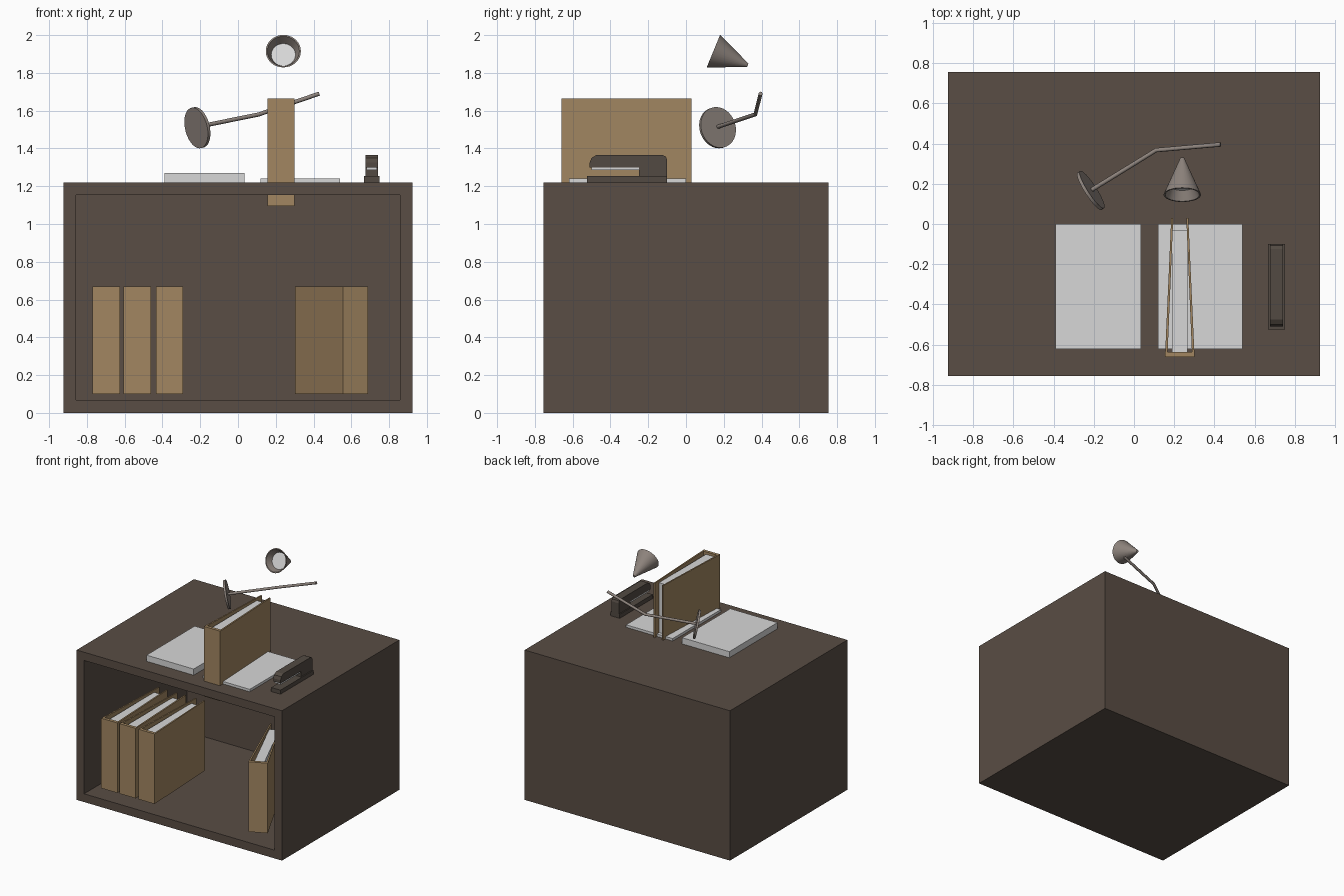
import bpy, bmesh, math
from mathutils import Matrix, Vector

if "Cube" in bpy.data.objects:
    bpy.data.objects.remove(bpy.data.objects["Cube"], do_unlink=True)


def material(name, rgb):
    m = bpy.data.materials.new(name)
    m.use_nodes = True
    m.diffuse_color = (*rgb, 1)
    m.node_tree.nodes["Principled BSDF"].inputs["Base Color"].default_value = (*rgb, 1)
    return m


wood = material("dark wood", (0.10, 0.074, 0.058))
card = material("tan card", (0.36, 0.24, 0.12))
paper = material("paper white", (0.68, 0.68, 0.68))
metal = material("warm grey metal", (0.27, 0.23, 0.205))
plastic = material("dark plastic", (0.085, 0.068, 0.055))


def finish(name, bm, *mats, smooth=False):
    bmesh.ops.recalc_face_normals(bm, faces=bm.faces[:])
    mesh = bpy.data.meshes.new(name)
    bm.to_mesh(mesh)
    bm.free()
    for m in mats:
        mesh.materials.append(m)
    if smooth:
        mesh.shade_smooth()
        mesh.set_sharp_from_angle(angle=math.radians(40))
    obj = bpy.data.objects.new(name, mesh)
    bpy.context.collection.objects.link(obj)
    return obj


def cuboid(bm, lo, hi):
    lo, hi = Vector(lo), Vector(hi)
    place = Matrix.Translation((lo + hi) / 2) @ Matrix.Diagonal((*(hi - lo), 1))
    return bmesh.ops.create_cube(bm, size=1, matrix=place)


def box(name, lo, hi, mat):
    bm = bmesh.new()
    cuboid(bm, lo, hi)
    return finish(name, bm, mat)


def prism(bm, outline, direction):
    face = bm.faces.new([bm.verts.new(p) for p in outline])
    top = bmesh.ops.extrude_face_region(bm, geom=[face], use_keep_orig=True)["geom"]
    bmesh.ops.translate(bm, vec=direction,
                        verts=[v for v in top if isinstance(v, bmesh.types.BMVert)])


def aim(origin, axis):
    turn = Vector(axis).to_track_quat("Z", "Y").to_matrix().to_4x4()
    return Matrix.Translation(origin) @ turn


# Cabinet with a recessed open front
bm = bmesh.new()
cuboid(bm, (-0.925, -0.755, 0), (0.925, 0.755, 1.22))
bm.faces.ensure_lookup_table()
front = min(bm.faces, key=lambda f: f.calc_center_median().y)
bmesh.ops.inset_region(bm, faces=[front], thickness=0.095)
recess = bmesh.ops.extrude_discrete_faces(bm, faces=[front])["faces"][0]
for v in recess.verts:
    v.co.y = 0.57
finish("cabinet", bm, wood)


# Binder: spine, two converging covers and a paper block; origin at the spine's left corner
def binder(name, x, y, z, angle=0):
    width, depth, height = 0.145, 0.69, 0.57
    bm = bmesh.new()
    cuboid(bm, (0, 0, 0), (width, 0.025, height))
    for side in (-1, 1):
        edge = width / 2 + side * width / 2
        tip = edge - side * 0.03
        prism(bm, [(edge, 0.02, 0), (edge - side * 0.012, 0.02, 0),
                   (tip - side * 0.01, depth, 0), (tip, depth, 0)], (0, 0, height))
    covers = finish(name, bm, card)
    sheets = box(name + "_paper", (0.035, 0.025, 0.015), (0.11, 0.63, height - 0.02), paper)
    for part in (covers, sheets):
        part.location = (x, y, z)
        part.rotation_euler.z = math.radians(angle)


for i, x in enumerate((-0.77, -0.605, -0.435)):
    binder(f"shelf_binder_{i + 1}", x, -0.66, 0.1)
binder("leaning_binder", 0.555, -0.66, 0.1, 24)
binder("top_binder", 0.155, -0.66, 1.095)

# Paper stacks
box("thick_paper_stack", (-0.39, -0.62, 1.22), (0.035, 0, 1.27), paper)
box("thin_paper_stack", (0.12, -0.62, 1.22), (0.54, 0, 1.24), paper)

# Stapler
box("stapler_base", (0.667, -0.525, 1.22), (0.75, -0.1, 1.253), plastic)
box("stapler_magazine", (0.68, -0.5, 1.285), (0.735, -0.25, 1.302), paper)
bm = bmesh.new()
arm = [(-0.51, 1.30), (-0.51, 1.325), (-0.50, 1.35), (-0.475, 1.365), (-0.125, 1.365),
       (-0.107, 1.357), (-0.1, 1.34), (-0.1, 1.25), (-0.25, 1.25), (-0.25, 1.30)]
prism(bm, [(0.675, y, z) for y, z in arm], (0.066, 0, 0))
finish("stapler_arm", bm, plastic)

# Lamp foot
bm = bmesh.new()
bmesh.ops.create_cone(bm, cap_ends=True, segments=32, radius1=0.11, radius2=0.11, depth=0.016,
                      matrix=aim((-0.215, 0.167, 1.51), (0.82, 0.53, 0.2)))
finish("lamp_foot", bm, metal, smooth=True)

# Lamp arm bent at the elbow
curve = bpy.data.curves.new("lamp_arm", "CURVE")
curve.dimensions = "3D"
curve.bevel_depth = 0.011
curve.bevel_resolution = 2
curve.use_fill_caps = True
path = curve.splines.new("POLY")
path.points.add(2)
for point, co in zip(path.points, [(-0.21, 0.17, 1.515), (0.11, 0.367, 1.58), (0.43, 0.395, 1.69)]):
    point.co = (*co, 1)
curve.materials.append(metal)
bpy.context.collection.objects.link(bpy.data.objects.new("lamp_arm", curve))

# Hollow lamp shade with a pale bulb disc inside
bm = bmesh.new()
profile = [(0, 0.197), (0.01, 0.197), (0.093, 0), (0.085, 0), (0.064, 0.05), (0, 0.05)]
ring = [bm.verts.new((r, 0, z)) for r, z in profile]
edges = [bm.edges.new(pair) for pair in zip(ring, ring[1:])]
bmesh.ops.spin(bm, geom=ring + edges, cent=(0, 0, 0), axis=(0, 0, 1),
               angle=math.tau, steps=32, use_duplicate=False)
bmesh.ops.remove_doubles(bm, verts=bm.verts[:], dist=0.0005)
for f in bm.faces:
    f.material_index = int(all(abs(v.co.z - 0.05) < 0.001 for v in f.verts))
bm.transform(aim((0.24, 0.145, 1.915), (0, 0.924, -0.38)))
finish("lamp_shade", bm, metal, paper, smooth=True)
